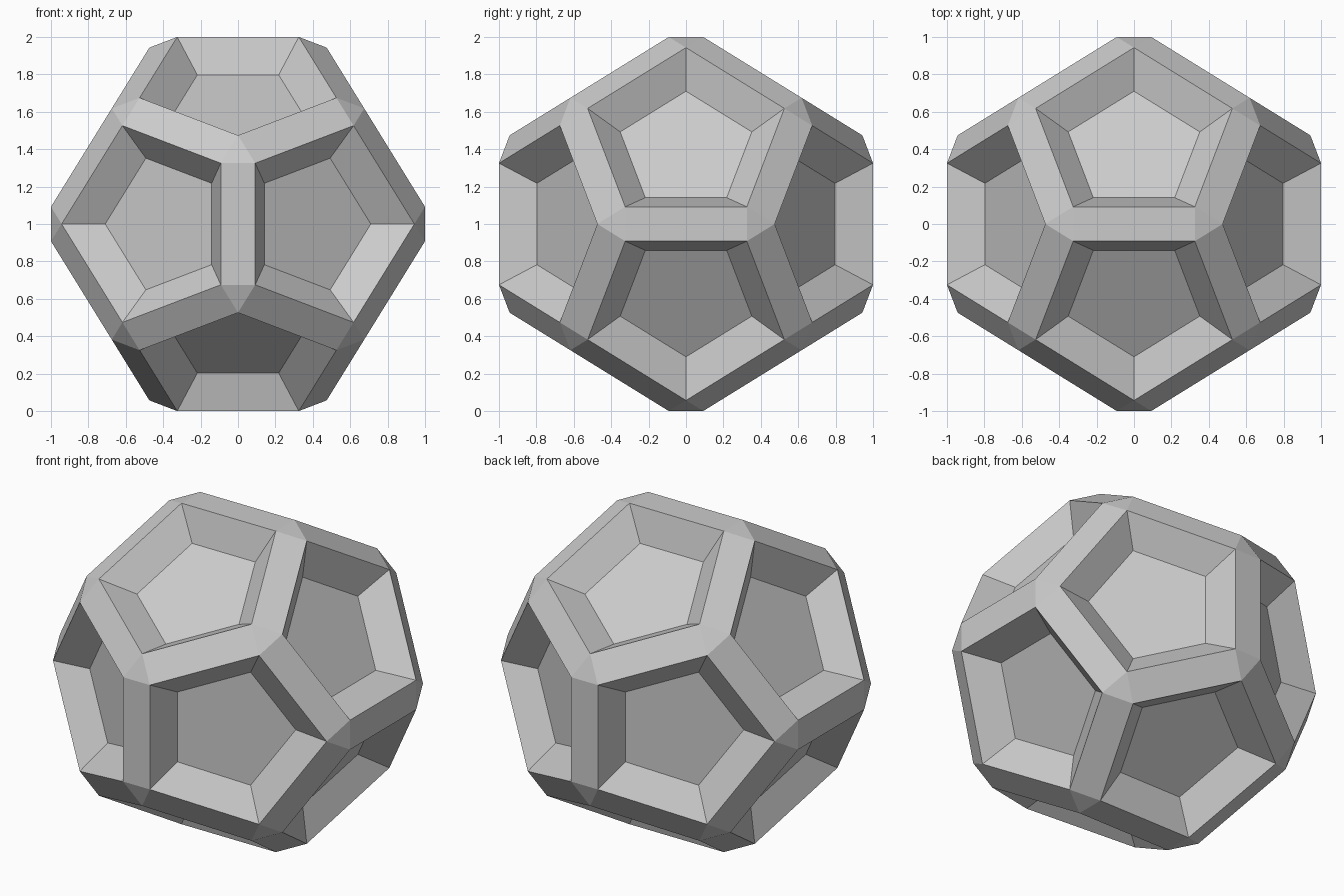
import bpy, bmesh, math
from mathutils import Vector

if "Cube" in bpy.data.objects:
    bpy.data.objects.remove(bpy.data.objects["Cube"])

PHI = (1 + math.sqrt(5)) / 2
RIM_DIST, RIM_RADIUS = 0.899, 0.553      # outer pentagon rims
FLOOR_DIST, FLOOR_RADIUS = 0.752, 0.370  # sunken pentagon floors
CENTRE = Vector((0, 0, 1))

def cyclic(a, b):
    """All sign and axis rotations of (0, a, b)."""
    return [Vector(p) for s in (a, -a) for t in (b, -b)
            for p in ((0, s, t), (t, 0, s), (s, t, 0))]

# Dodecahedron face directions and corners
normals = [n.normalized() for n in cyclic(1, PHI)]
corners = cyclic(PHI, 1 / PHI) + [Vector((x, y, z)) for x in (1, -1)
                                  for y in (1, -1) for z in (1, -1)]

# Chamfered body: hull around twelve shrunken pentagons
bm = bmesh.new()
for n in normals:
    for c in sorted(corners, key=lambda v: -v.dot(n))[:5]:
        spoke = (c - n * c.dot(n)).normalized()
        bm.verts.new(n * RIM_DIST + spoke * RIM_RADIUS)
bmesh.ops.convex_hull(bm, input=bm.verts[:])
bmesh.ops.dissolve_limit(bm, angle_limit=math.radians(2),
                         verts=bm.verts[:], edges=bm.edges[:])

# Sunken pentagon panels with sloping walls
pentagons = [f for f in bm.faces if len(f.verts) == 5]
for face in bmesh.ops.extrude_discrete_faces(bm, faces=pentagons)["faces"]:
    mid = face.calc_center_median()
    n = mid.normalized()
    for v in face.verts:
        v.co = n * FLOOR_DIST + (v.co - mid) * (FLOOR_RADIUS / RIM_RADIUS)

bmesh.ops.translate(bm, verts=bm.verts[:], vec=CENTRE)
bmesh.ops.recalc_face_normals(bm, faces=bm.faces[:])
mesh = bpy.data.meshes.new("panelled_dodecahedron")
bm.to_mesh(mesh)
bm.free()
bpy.context.collection.objects.link(bpy.data.objects.new("panelled_dodecahedron", mesh))
